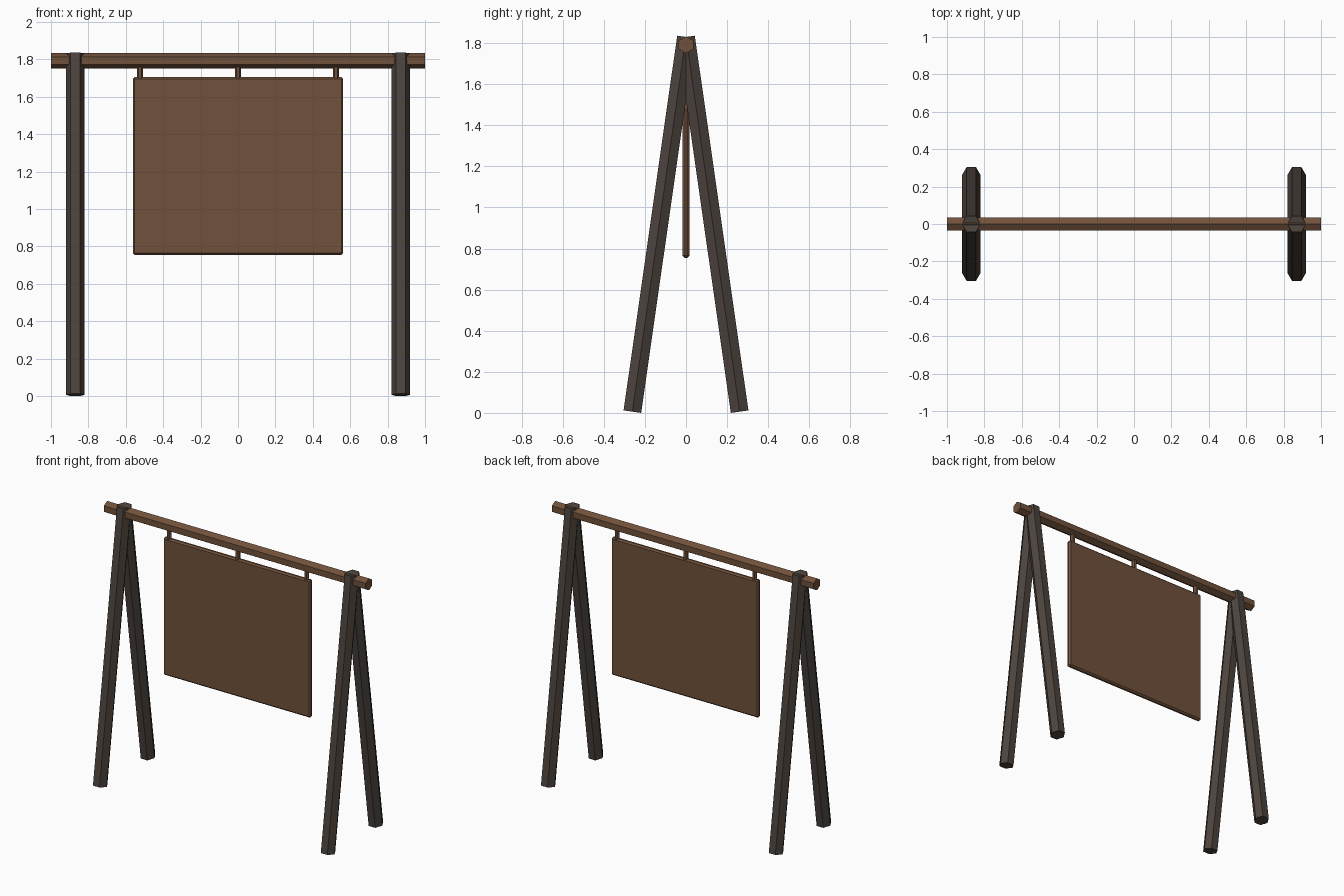
import bpy, bmesh, math
from mathutils import Vector, Matrix

if "Cube" in bpy.data.objects:
    bpy.data.objects.remove(bpy.data.objects["Cube"])


def material(name, rgb):
    m = bpy.data.materials.new(name)
    m.diffuse_color = (*rgb, 1)
    m.use_nodes = True
    m.node_tree.nodes["Principled BSDF"].inputs["Base Color"].default_value = m.diffuse_color
    return m


brown = material("warm brown wood", (0.165, 0.083, 0.043))
dark = material("dark grey brown wood", (0.072, 0.056, 0.048))


def finish(bm, name, mat):
    mesh = bpy.data.meshes.new(name)
    bmesh.ops.recalc_face_normals(bm, faces=bm.faces)
    bm.to_mesh(mesh)
    bm.free()
    mesh.materials.append(mat)
    obj = bpy.data.objects.new(name, mesh)
    bpy.context.collection.objects.link(obj)
    return obj


def hex_post(name, a, b, radius, corner, mat):
    """Six-sided post from a to b with one corner edge facing 'corner'."""
    a, b = Vector(a), Vector(b)
    axis = (b - a).normalized()
    u = Vector(corner)
    u = (u - axis * u.dot(axis)).normalized()
    v = axis.cross(u)
    bm = bmesh.new()
    rings = []
    for p in (a, b):
        rings.append([bm.verts.new(p + radius * (u * math.cos(i * math.pi / 3)
                                                 + v * math.sin(i * math.pi / 3)))
                      for i in range(6)])
    for r in rings:
        bm.faces.new(r)
    for i in range(6):
        j = (i + 1) % 6
        bm.faces.new((rings[0][i], rings[0][j], rings[1][j], rings[1][i]))
    return finish(bm, name, mat)


# A-frame legs, leaning together at the top
for sx, side in ((-1, "left"), (1, "right")):
    for sy, end in ((-1, "front"), (1, "back")):
        hex_post(f"{end}_{side}_leg", (sx * 0.87, sy * 0.261, 0.006),
                 (sx * 0.87, 0, 1.83), 0.05, (1, 0, 0), dark)

# Crossbeam
hex_post("crossbeam", (-1, 0, 1.792), (1, 0, 1.792), 0.041, (0, 0, 1), brown)

# Short hangers between beam and board
for x, side in ((-0.525, "left"), (0, "middle"), (0.525, "right")):
    hex_post(f"{side}_hanger", (x, 0, 1.69), (x, 0, 1.78), 0.016, (1, 0, 0), brown)

# Hanging board with chamfered edges
bm = bmesh.new()
bmesh.ops.create_cube(bm, size=1, matrix=Matrix.Translation((0, 0, 1.23))
                      @ Matrix.Diagonal((1.125, 0.032, 0.95, 1)))
bmesh.ops.bevel(bm, geom=bm.edges[:], offset=0.01, offset_type='OFFSET',
                segments=1, profile=0.5, affect='EDGES')
finish(bm, "hanging_board", brown)
